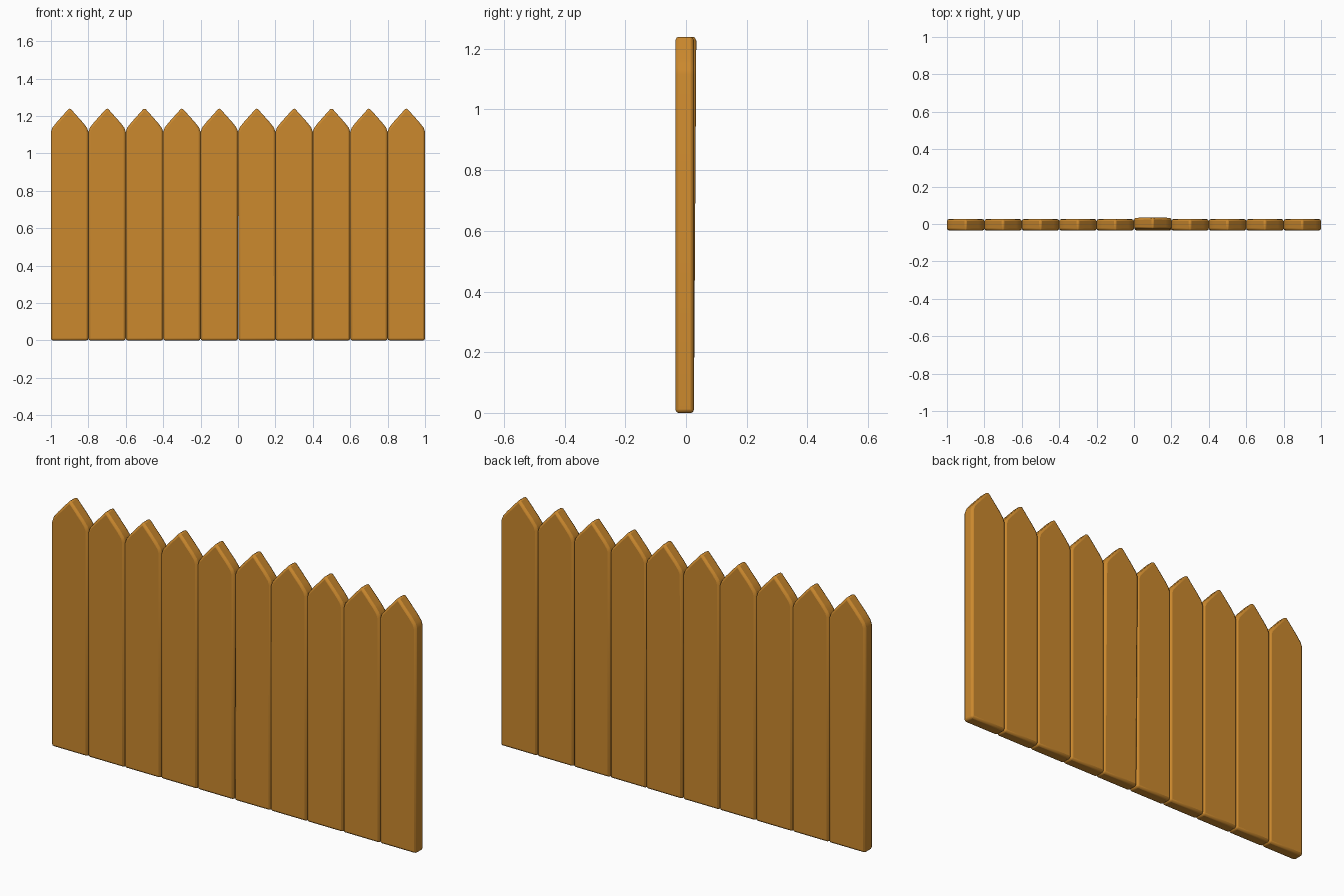
import bpy, bmesh, math
from mathutils import Matrix

if "Cube" in bpy.data.objects:
    bpy.data.objects.remove(bpy.data.objects["Cube"])

wood = bpy.data.materials.new("warm_wood")
wood.diffuse_color = (0.60, 0.25, 0.027, 1)
wood.use_nodes = True
wood.node_tree.nodes["Principled BSDF"].inputs["Base Color"].default_value = wood.diffuse_color

WIDTH, DEPTH, HEIGHT, COUNT = 0.2, 0.061, 1.244, 10
FRONT = -0.035


def plank(name, x, lean=0.0, roll=0.0):
    """Pointed board: half outline mirrored, extruded in depth, edges softened."""
    half = [(0.1, 0.0), (0.1, 1.115), (0.092, 1.138), (0.07, 1.166)]
    outline = half + [(0.0, HEIGHT)] + [(-px, pz) for px, pz in reversed(half)]
    bm = bmesh.new()
    face = bm.faces.new([bm.verts.new((px, 0, pz)) for px, pz in outline])
    ext = bmesh.ops.extrude_face_region(bm, geom=[face])
    moved = [v for v in ext["geom"] if isinstance(v, bmesh.types.BMVert)]
    bmesh.ops.translate(bm, verts=moved, vec=(0, DEPTH, 0))
    bmesh.ops.recalc_face_normals(bm, faces=bm.faces)
    # lean backwards and roll sideways about the top of the board
    bm.transform(Matrix.Rotation(lean, 4, 'X') @ Matrix.Rotation(roll, 4, 'Y'))
    me = bpy.data.meshes.new(name)
    bm.to_mesh(me)
    bm.free()
    me.materials.append(wood)
    ob = bpy.data.objects.new(name, me)
    ob.location = (x, FRONT, 0)
    bpy.context.collection.objects.link(ob)
    bev = ob.modifiers.new("soft_edges", 'BEVEL')
    bev.width = 0.011
    bev.segments = 2
    bev.limit_method = 'ANGLE'
    bev.angle_limit = math.radians(60)
    bpy.ops.object.select_all(action='DESELECT')
    ob.select_set(True)
    bpy.context.view_layer.objects.active = ob
    bpy.ops.object.shade_smooth_by_angle(angle=math.radians(35))
    return ob


# Row of boards; the sixth is slightly loose
for i in range(COUNT):
    x = -1 + WIDTH * (i + 0.5)
    loose = i == 5
    plank(f"fence_board_{i + 1}", x + (0.003 if loose else 0),
          lean=-0.0065 if loose else 0, roll=-0.0025 if loose else 0)
